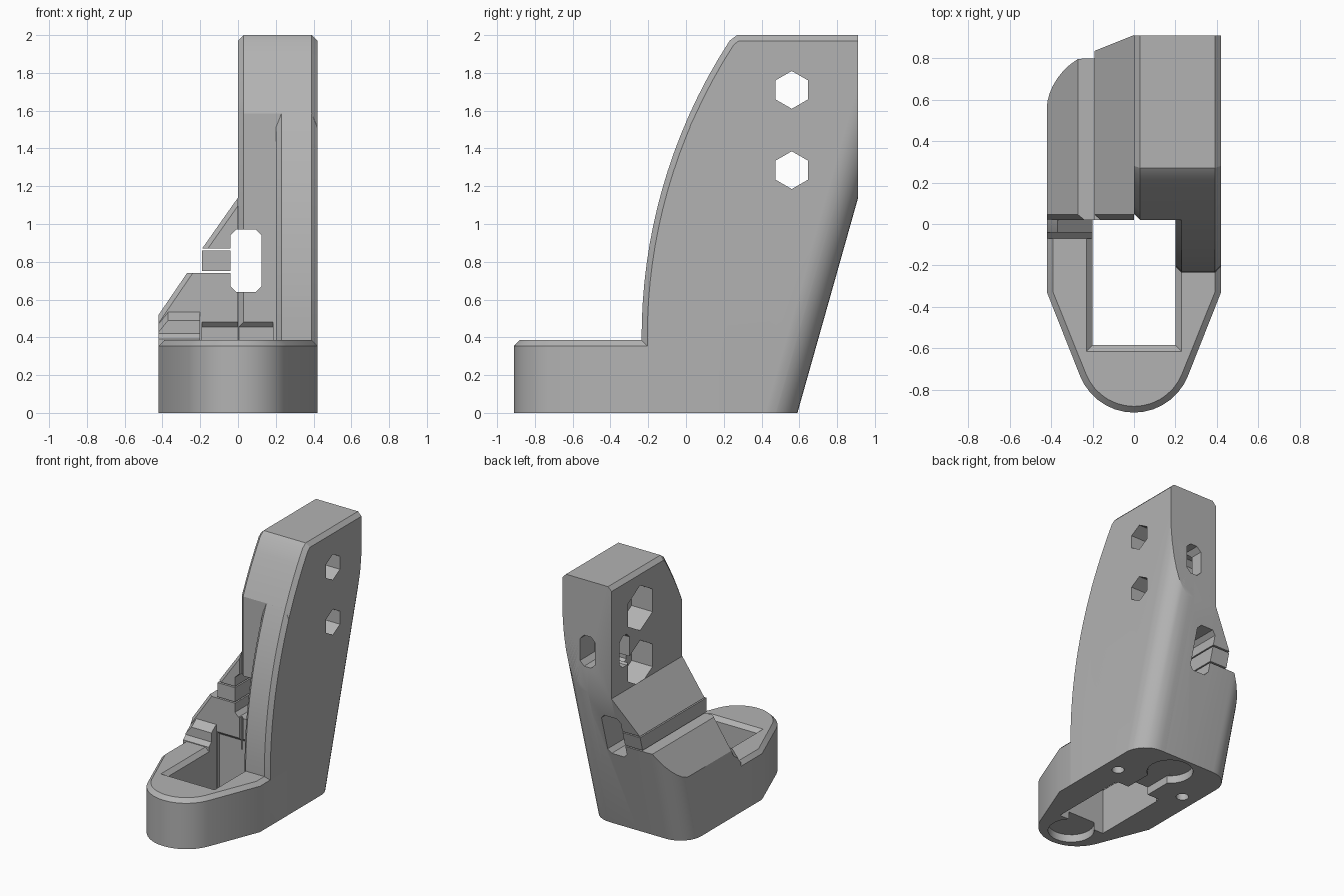
import bpy, bmesh, math

if "Cube" in bpy.data.objects:
    bpy.data.objects.remove(bpy.data.objects["Cube"])

grey = bpy.data.materials.new("plain_grey")
grey.use_nodes = True
colour = (0.45, 0.45, 0.45, 1)
grey.diffuse_color = colour
grey.node_tree.nodes["Principled BSDF"].inputs["Base Color"].default_value = colour

W, BACK, SLOPE = 0.42, 0.59, 0.282


def loft(name, rings, bevel=None, offset=0.03):
    """Solid through matching rings of 3D points, with optional edge chamfers."""
    bm = bmesh.new()
    loops = [[bm.verts.new(p) for p in ring] for ring in rings]
    n = len(loops[0])
    for a, b in zip(loops, loops[1:]):
        for i in range(n):
            j = (i + 1) % n
            bm.faces.new((a[i], a[j], b[j], b[i]))
    bm.faces.new(loops[0][::-1])
    bm.faces.new(loops[-1])
    bmesh.ops.recalc_face_normals(bm, faces=bm.faces)
    if bevel:
        edges = [e for e in bm.edges if bevel(e.verts[0].co, e.verts[1].co)]
        bmesh.ops.bevel(bm, geom=edges, offset=offset, offset_type='OFFSET',
                        segments=1, affect='EDGES')
    mesh = bpy.data.meshes.new(name)
    bm.to_mesh(mesh)
    bm.free()
    mesh.materials.append(grey)
    obj = bpy.data.objects.new(name, mesh)
    bpy.context.collection.objects.link(obj)
    return obj


def prism(name, axis, profile, lo, hi, **kw):
    place = {'x': lambda p, d: (d, p[0], p[1]),
             'y': lambda p, d: (p[0], d, p[1]),
             'z': lambda p, d: (p[0], p[1], d)}[axis]
    return loft(name, [[place(p, d) for p in profile] for d in (lo, hi)], **kw)


def box(name, x, y, z):
    return prism(name, 'z', [(x[0], y[0]), (x[1], y[0]), (x[1], y[1]), (x[0], y[1])], *z)


def octagon(x0, x1, z0, z1, c):
    return [(x0 + c, z0), (x1 - c, z0), (x1, z0 + c), (x1, z1 - c),
            (x1 - c, z1), (x0 + c, z1), (x0, z1 - c), (x0, z0 + c)]


def ngon(cx, cy, r, n, start=0.0):
    return [(cx + r * math.cos(start + math.tau * i / n),
             cy + r * math.sin(start + math.tau * i / n)) for i in range(n)]


def arc(cx, cy, r, a0, a1, n):
    angles = [math.radians(a0 + (a1 - a0) * i / n) for i in range(n + 1)]
    return [(cx + r * math.cos(a), cy + r * math.sin(a)) for a in angles]


def nose(inset):
    """Rounded front of the plan, from the right shoulder to the left one."""
    return ([(W - inset, -0.33)] + arc(0, -0.63, 0.28 - inset, -22, -158, 14)
            + [(inset - W, -0.33)])


def cut(obj, cutters, operation='DIFFERENCE'):
    for c in cutters:
        m = obj.modifiers.new("cut", 'BOOLEAN')
        m.object, m.operation, m.solver = c, operation, 'EXACT'
    deps = bpy.context.evaluated_depsgraph_get()
    deps.update()
    mesh = bpy.data.meshes.new_from_object(obj.evaluated_get(deps))
    obj.modifiers.clear()
    obj.data = mesh


# Plan envelope: rounded rear corners that lean back with height
def plan(z):
    rear = BACK + SLOPE * z
    w, r = W + 0.001, 0.18
    corners = arc(-w + r, rear - r, r, 180, 90, 8) + arc(w - r, rear - r, r, 90, 0, 8)
    return [(x, y, z) for x, y in [(w, -0.5), (-w, -0.5)] + corners]


envelope = loft("envelope", [plan(0), plan(2.1)])


# Curved front edge of the upright
def front_curve(z):
    radius = 2.88
    return -0.235 + radius - math.sqrt(radius ** 2 - max(z - 0.4, 0) ** 2)


def upright_profile(limit):
    heights = [0, 0.4] + [0.4 + 1.57 * i / 16 for i in range(1, 17)]
    pts = [(front_curve(z), z) for z in heights if front_curve(z) > limit]
    if limit > -0.2:
        z = 0.4 + math.sqrt(2.88 ** 2 - (2.88 - 0.235 - limit) ** 2)
        pts = [(limit, 0), (limit, z)] + pts
    return pts + [(0.27, 2), (0.91, 2), (0.91, 0)]


def side_rim(a, b):
    """Front and top edges lying on one side of the upright."""
    same_side = abs(a.x - b.x) < 1e-5
    return same_side and max(a.z, b.z) > 0.3 and min(a.y, b.y) < 0.9


wall = prism("front_wall", 'x', upright_profile(-1), 0.2, W, bevel=side_rim)
tower = prism("tower", 'x', upright_profile(0.02), 0, W,
              bevel=lambda a, b: side_rim(a, b) and (a.z > 1.4 and b.z > 1.4 or a.x < 0.1
                                                     and max(a.z, b.z) > 1.4))

# Stepped side body with its clamp slot
steps = [(0, 0), (-W, 0), (-W, 0.52), (-0.27, 0.74), (-0.035, 0.74),
         (-0.035, 0.87), (-0.19, 0.87), (0, 1.14)]
side_body = prism("side_body", 'y', steps, 0.02, 0.95, offset=0.025,
                  bevel=lambda a, b: max(a.y, b.y) < 0.03 and abs(a.z - b.z) > 0.2
                  and abs(a.x - b.x) > 0.1)
strip = box("slot_strip", (-0.19, -0.04), (0.02, 0.95), (0.75, 0.86))

# Chamfered foot where the side body meets the base
foot = prism("side_foot", 'x', [(-0.07, 0), (-0.07, 0.39), (-0.04, 0.42), (-0.04, 0.49),
                                (0.03, 0.54), (0.1, 0.54), (0.1, 0)], -W, -0.2, offset=0.05,
             bevel=lambda a, b: max(a.x, b.x) < -0.4 and min(a.z, b.z) > 0.45)

# Base with chamfered rim
base = loft("base", [[(x, y, z) for x, y in nose(i) + [(i - W, 0.1), (W - i, 0.1)]]
                     for z, i in ((0, 0), (0.355, 0), (0.385, 0.03))])

# Cutters
shaft = box("shaft", (-0.2, 0.2), (-0.585, 0.02), (-0.1, 0.6))


def rim(s, z):
    return [(-0.2 - s, -0.585 - s, z), (0.2 + s, -0.585 - s, z),
            (0.2 + s, 0.01, z), (-0.2 - s, 0.01, z)]


shaft_rim = loft("shaft_rim", [rim(0, 0.355), rim(0.04, 0.395)])
undercut = prism("undercut", 'x', [(-0.1, -0.1), (0.045, -0.1), (0.045, 0.455),
                                   (0.02, 0.48), (-0.1, 0.48)], -0.19, 0.185)
window = prism("window", 'y', octagon(-0.04, 0.125, 0.64, 0.97, 0.03), -0.1, 1.1)
holes = []
for z in (1.71, 1.285):
    holes.append(prism("bolt_hole", 'x', ngon(0.56, z, 0.1, 6, math.pi / 2), -0.1, 0.6))
    holes.append(prism("nut_pocket", 'x', ngon(0.56, z, 0.175, 6, math.pi / 2), -0.1, 0.18))
holes.append(prism("rear_slot", 'y', octagon(0.14, 0.27, 1.33, 1.57, 0.035), 0.73, 1.1))
holes.append(prism("side_slot", 'x', octagon(0.69, 0.81, 1.33, 1.57, 0.035), -0.1, 0.2))
front_magnet = prism("front_magnet", 'z', ngon(0, -0.7, 0.165, 32), -0.1, 0.06)
under = [prism("rear_magnet", 'z', ngon(0, 0.4, 0.165, 32), -0.1, 0.06),
         box("link_slot", (-0.09, 0.09), (-0.05, 0.3), (-0.1, 0.061))]
for s in (-1, 1):
    under.append(prism("screw_hole", 'z', ngon(s * 0.3, 0.18, 0.045, 16), -0.1, 0.12))

# Trim the upright parts to the envelope, then cut every opening
for part in (wall, tower, side_body, strip):
    cut(part, [envelope], 'INTERSECT')
cut(wall, holes + under[-1:])
cut(tower, holes + [window, undercut] + under)
cut(side_body, [window, undercut] + under)
cut(base, [shaft, shaft_rim, undercut, front_magnet, under[1]])

for c in [envelope, shaft, shaft_rim, undercut, window, front_magnet] + holes + under:
    bpy.data.objects.remove(c)

# Smooth the round surfaces and keep the edges crisp
for part in (wall, tower, side_body, strip, foot, base):
    part.data.shade_smooth()
    part.data.set_sharp_from_angle(angle=math.radians(25))
